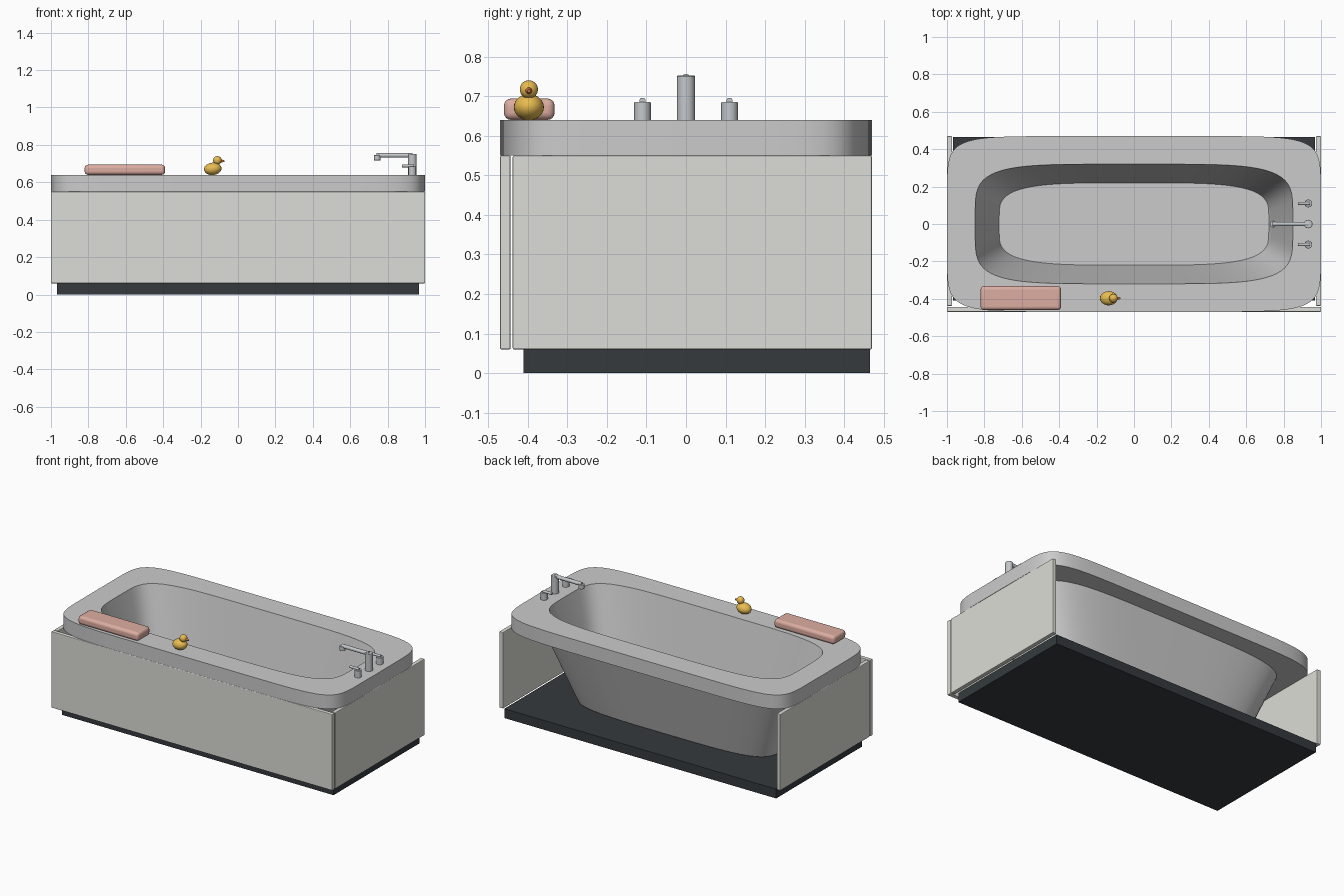
import bpy, bmesh, math
from mathutils import Vector

if "Cube" in bpy.data.objects:
    bpy.data.objects.remove(bpy.data.objects["Cube"])


def material(name, rgb):
    m = bpy.data.materials.new(name)
    m.diffuse_color = (*rgb, 1)
    m.use_nodes = True
    m.node_tree.nodes["Principled BSDF"].inputs["Base Color"].default_value = m.diffuse_color
    return m


PANEL = material("panel_paint", (0.72, 0.72, 0.68))
DARK = material("plinth_dark", (0.035, 0.042, 0.048))
CHROME = material("chrome", (0.55, 0.58, 0.6))
PINK = material("cushion_pink", (0.72, 0.42, 0.36))
YELLOW = material("toy_yellow", (0.8, 0.5, 0.08))
ORANGE = material("beak_orange", (0.7, 0.2, 0.06))


def finish(bm, name, mat=None, bevel=0, segments=1, smooth=True):
    bmesh.ops.recalc_face_normals(bm, faces=bm.faces)
    me = bpy.data.meshes.new(name)
    bm.to_mesh(me)
    bm.free()
    ob = bpy.data.objects.new(name, me)
    bpy.context.collection.objects.link(ob)
    if mat:
        me.materials.append(mat)
    if bevel:
        mod = ob.modifiers.new("bevel", 'BEVEL')
        mod.width, mod.segments = bevel, segments
    if smooth:
        bpy.ops.object.select_all(action='DESELECT')
        ob.select_set(True)
        bpy.context.view_layer.objects.active = ob
        bpy.ops.object.shade_smooth_by_angle(angle=math.radians(35))
    return ob


def box(name, lo, hi, mat, bevel=0, segments=1, smooth=False):
    lo, hi = Vector(lo), Vector(hi)
    bm = bmesh.new()
    bmesh.ops.create_cube(bm, size=1)
    bmesh.ops.scale(bm, vec=hi - lo, verts=bm.verts)
    bmesh.ops.translate(bm, vec=(lo + hi) / 2, verts=bm.verts)
    return finish(bm, name, mat, bevel, segments, smooth)


def rod(name, a, b, r1, r2, mat, bevel=0):
    a, b = Vector(a), Vector(b)
    bm = bmesh.new()
    bmesh.ops.create_cone(bm, cap_ends=True, segments=24, radius1=r1, radius2=r2,
                          depth=(b - a).length)
    ob = finish(bm, name, mat, bevel, 2)
    ob.location = (a + b) / 2
    ob.rotation_euler = (b - a).to_track_quat('Z', 'Y').to_euler()
    return ob


def ball(name, loc, radii, mat, tilt=0):
    bm = bmesh.new()
    bmesh.ops.create_uvsphere(bm, u_segments=24, v_segments=14, radius=1)
    bmesh.ops.scale(bm, vec=radii, verts=bm.verts)
    ob = finish(bm, name, mat)
    ob.location = loc
    ob.rotation_euler.y = tilt
    return ob


def superellipse(a, b, n, z, count=64):
    def power(v):
        return math.copysign(abs(v) ** (2 / n), v) if abs(v) > 1e-9 else 0
    angles = [2 * math.pi * i / count for i in range(count)]
    return [(a * power(math.cos(t)), b * power(math.sin(t)), z) for t in angles]


# tub shell: outer base, rim underside, rim, opening, inner floor
sections = [(0.70, 0.22, 4, 0.065), (0.89, 0.36, 4.8, 0.55), (1.0, 0.47, 8, 0.55),
            (1.0, 0.47, 8, 0.64), (0.85, 0.32, 4.8, 0.64), (0.725, 0.22, 4, 0.12)]
bm = bmesh.new()
rings = [[bm.verts.new(p) for p in superellipse(*s)] for s in sections]
for lower, upper in zip(rings, rings[1:]):
    for i in range(len(lower)):
        j = (i + 1) % len(lower)
        bm.faces.new((lower[i], lower[j], upper[j], upper[i]))
bm.faces.new(rings[0])
bm.faces.new(rings[-1])
finish(bm, "tub_shell")

# surround panels and recessed plinth (open at the back)
box("front_panel", (-1, -0.47, 0.06), (1, -0.443, 0.55), PANEL, 0.004, 2)
for side, s in (("left", -1), ("right", 1)):
    x0, x1 = sorted((s * 0.973, s))
    box(side + "_end_panel", (x0, -0.438, 0.06), (x1, 0.47, 0.55), PANEL, 0.004, 2)
box("plinth", (-0.967, -0.41, 0), (0.967, 0.465, 0.06), DARK)

# filler tap with column, spout and nozzle
rod("tap_column", (0.932, 0, 0.635), (0.932, 0, 0.752), 0.023, 0.023, CHROME, 0.003)
rod("tap_spout", (0.932, 0, 0.744), (0.74, 0, 0.744), 0.012, 0.012, CHROME)
rod("tap_nozzle", (0.744, 0, 0.717), (0.744, 0, 0.745), 0.018, 0.018, CHROME, 0.002)

# two valve handles
for side, y in (("front", -0.11), ("back", 0.11)):
    rod(side + "_valve", (0.932, y, 0.635), (0.932, y, 0.685), 0.021, 0.021, CHROME, 0.002)
    rod(side + "_lever", (0.94, y, 0.688), (0.876, y, 0.688), 0.008, 0.008, CHROME)

# bath cushion
box("cushion", (-0.82, -0.46, 0.64), (-0.39, -0.332, 0.694), PINK, 0.018, 4, True)

# toy duck
ball("duck_body", (-0.135, -0.397, 0.672), (0.047, 0.038, 0.033), YELLOW, -0.1)
ball("duck_head", (-0.11, -0.397, 0.717), (0.023, 0.023, 0.023), YELLOW)
rod("duck_beak", (-0.092, -0.397, 0.714), (-0.072, -0.397, 0.713), 0.009, 0.004, ORANGE)
